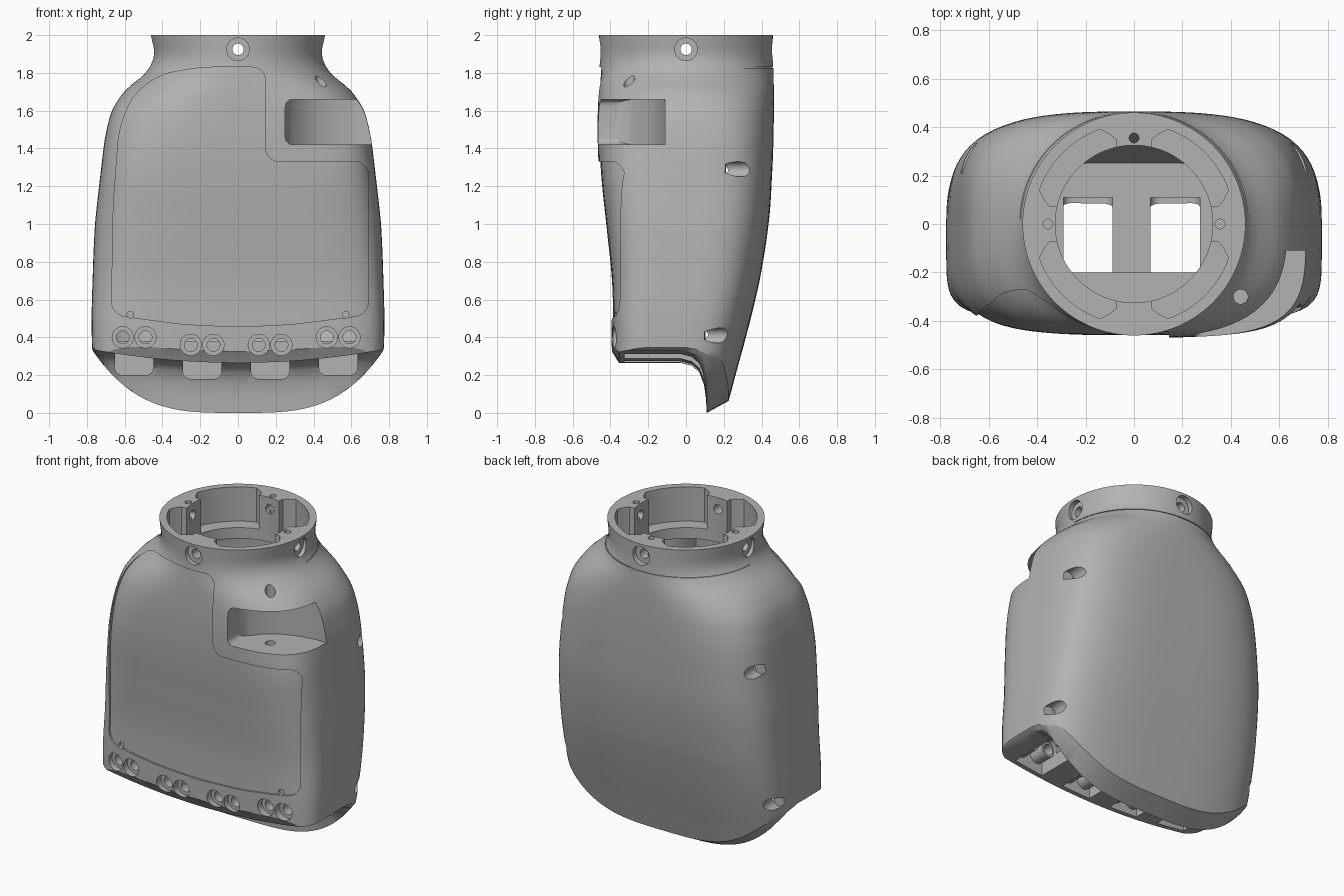
import bpy, bmesh, math
from mathutils import Matrix, Vector

if "Cube" in bpy.data.objects:
    bpy.data.objects.remove(bpy.data.objects["Cube"])

grey = bpy.data.materials.new("plain grey")
grey.use_nodes = True
grey.diffuse_color = (0.45, 0.45, 0.45, 1)
grey.node_tree.nodes["Principled BSDF"].inputs["Base Color"].default_value = (0.45, 0.45, 0.45, 1)

# Body sections: z, half width, front y, back y, front squareness, back squareness
SECTIONS = [
    (2.10, .46, -.46, .46, 2, 2), (2.00, .46, -.46, .46, 2, 2),
    (1.88, .448, -.455, .46, 2, 2), (1.80, .49, -.46, .463, 2.1, 2.1),
    (1.71, .595, -.465, .465, 2.5, 2.5), (1.60, .668, -.468, .465, 3.2, 3),
    (1.45, .705, -.468, .463, 3.9, 3.4), (1.25, .73, -.458, .455, 4.6, 3.6),
    (1.00, .757, -.432, .437, 4.8, 3.6), (.70, .77, -.402, .39, 5.4, 3.6),
    (.45, .775, -.395, .33, 6, 3.6), (.20, .765, -.39, .262, 6, 3.5),
    (-.10, .74, -.38, .19, 6, 3.4)]


def section(z):
    """Smoothly interpolated section at height z."""
    last = len(SECTIONS) - 1
    i = next((k for k in range(last) if SECTIONS[k + 1][0] <= z), last - 1)
    t = (SECTIONS[i][0] - z) / (SECTIONS[i][0] - SECTIONS[i + 1][0])
    a, b, c, d = (SECTIONS[min(max(i + k, 0), last)] for k in (-1, 0, 1, 2))
    return [b[j] + .5 * t * (c[j] - a[j] + t * (2 * a[j] - 5 * b[j] + 4 * c[j] - d[j]
            + t * (3 * (b[j] - c[j]) + d[j] - a[j]))) for j in range(1, 6)]


def front_y(x, z):
    half, front, back, n, _ = section(z)
    mid = (front + back) / 2
    return mid + (front - mid) * max(0, 1 - abs(x / half) ** n) ** (1 / n)


def rear_x(y, z):
    half, front, back, _, n = section(z)
    mid = (front + back) / 2
    return half * (1 - ((y - mid) / (back - mid)) ** n) ** (1 / n)


def finish(bm, name):
    bmesh.ops.recalc_face_normals(bm, faces=bm.faces)
    mesh = bpy.data.meshes.new(name)
    bm.to_mesh(mesh)
    bm.free()
    mesh.materials.append(grey)
    obj = bpy.data.objects.new(name, mesh)
    bpy.context.collection.objects.link(obj)
    return obj


def loft(name, z0, z1, inset=0, rings=64, sides=128):
    bm = bmesh.new()
    rows = []
    for r in range(rings + 1):
        z = z0 + (z1 - z0) * r / rings
        half, front, back, nf, nb = section(z)
        mid = (front + back) / 2
        row = []
        for s in range(sides):
            a = 2 * math.pi * s / sides
            c, q = math.cos(a), math.sin(a)
            n = nf if q < 0 else nb
            rad = (abs(c) ** n + abs(q) ** n) ** (-1 / n)
            row.append(bm.verts.new(((half - inset) * rad * c,
                                     mid + ((back - front) / 2 - inset) * rad * q, z)))
        rows.append(row)
    for low, high in zip(rows, rows[1:]):
        for s in range(sides):
            t = (s + 1) % sides
            bm.faces.new((low[s], low[t], high[t], high[s]))
    bm.faces.new(rows[0])
    bm.faces.new(rows[-1])
    return finish(bm, name)


def prism(points, move, rounding=0):
    """Solid swept from a flat outline, with optional rounded corners."""
    bm = bmesh.new()
    bm.faces.new([bm.verts.new(p) for p in points])
    if rounding:
        bmesh.ops.bevel(bm, geom=bm.verts[:], offset=rounding, segments=6, profile=.5,
                        affect='VERTICES')
    side = bmesh.ops.extrude_face_region(bm, geom=bm.faces[:])
    bmesh.ops.translate(bm, vec=move,
                        verts=[g for g in side["geom"] if isinstance(g, bmesh.types.BMVert)])
    return finish(bm, "prism_cutter")


def box(x, y, z, rounding=0):
    """Box from three ranges, with the edges along y optionally rounded."""
    corners = [(x[0], z[0]), (x[1], z[0]), (x[1], z[1]), (x[0], z[1])]
    return prism([(a, y[0], b) for a, b in corners], (0, y[1] - y[0], 0), rounding)


def rod(p, q, radius, sides=32):
    p, q = Vector(p), Vector(q)
    turn = Vector((0, 0, 1)).rotation_difference(q - p).to_matrix().to_4x4()
    bm = bmesh.new()
    bmesh.ops.create_cone(bm, cap_ends=True, segments=sides, radius1=radius, radius2=radius,
                          depth=(q - p).length, matrix=Matrix.Translation((p + q) / 2) @ turn)
    return finish(bm, "round_cutter")


def cut(target, cutter):
    mod = target.modifiers.new("cut", 'BOOLEAN')
    mod.operation = 'DIFFERENCE'
    mod.solver = 'MANIFOLD'
    mod.object = cutter
    bpy.context.view_layer.objects.active = target
    bpy.ops.object.modifier_apply(modifier=mod.name)
    bpy.data.objects.remove(cutter)


body = loft("torso_shell", -.1, 2)

# Arched underside with a chamfered front edge and a rounded back lip
PROFILE = [(-.9, .9), (-.392, .325), (-.355, .265), (-.15, .265), (-.03, .265), (.03, .25),
           (.07, .215), (.095, .15), (.105, .08), (.11, 0), (.22, .06), (.9, .4)]
bm = bmesh.new()
columns, rows = 48, len(PROFILE) - 1
bmesh.ops.create_grid(bm, x_segments=columns, y_segments=rows, size=1)
for v in bm.verts:
    x = v.co.x * .9
    y, z = PROFILE[round((v.co.y + 1) / 2 * rows)]
    lip = .33 * abs(x / .77) ** 3.4
    if y < .11:
        z = max(z + .07 * (x / .77) ** 2, lip)
    else:
        z += lip
    v.co = (x, y, z)
top = bmesh.ops.extrude_face_region(bm, geom=bm.faces[:])
for v in top["geom"]:
    if isinstance(v, bmesh.types.BMVert):
        v.co.z = -.6
cut(body, finish(bm, "underside_cutter"))

# Recessed front panel
OUTLINE = [(-.67, .52), (-.3, .47), (0, .455), (.3, .47), (.69, .52), (.69, 1.33), (.145, 1.33),
           (.145, 1.83), (-.2, 1.83), (-.42, 1.79), (-.56, 1.68), (-.63, 1.5), (-.66, 1.1)]
panel = prism([(x, -.9, z) for x, z in OUTLINE], (0, .8, 0), .07)
cut(panel, loft("inner_form", -.1, 2.05, .01))
cut(body, panel)

# Fine seam around the back of the shoulders
seam = box((-1, 1), (.02, 1), (1.825, 1.831))
cut(seam, loft("inner_form", -.1, 2.05, .006))
cut(body, seam)

# Hollow interior, leaving a front screw ledge and a housing round the window
cavity = loft("cavity_cutter", .38, 1.71, .06)
cut(cavity, box((-1, 1), (-1, -.2), (.2, .48)))
housing = box((.21, 1), (-1, -.07), (1.37, 1.9))
HOUSING_BACK = [(0, -.36), (.21, -.36), (.235, -.28), (.3, -.19), (.4, -.125), (.51, -.088),
                (.62, -.07), (.62, .3), (0, .3)]
cut(housing, prism([(x, y, 1.2) for x, y in HOUSING_BACK], (0, 0, .8)))
cut(cavity, housing)
cut(body, cavity)

# Corner window with a curved back wall
window = box((.25, 1), (-.9, -.11), (1.42, 1.66), .04)
WINDOW_BACK = [(0, -.38), (.25, -.38), (.275, -.3), (.335, -.22), (.42, -.165), (.52, -.128),
               (.62, -.11), (.62, .3), (0, .3)]
cut(window, prism([(x, y, 1.2) for x, y in WINDOW_BACK], (0, 0, .8)))
cut(body, window)
cut(body, rod((.44, -.3, 1.3), (.44, -.3, 2.2), .03))

# Neck: bore, pockets between four flared lugs, and screw holes
DIRECTIONS = ((1, 0), (-1, 0), (0, 1), (0, -1))
LUG = [(.28, -.07), (.35, -.075), (.37, -.1), (.39, -.14), (.5, -.18),
       (.5, .18), (.39, .14), (.37, .1), (.35, .075), (.28, .07)]
pockets = rod((0, 0, 1.78), (0, 0, 2.1), .415, 96)
for x, y in DIRECTIONS:
    cut(pockets, prism([(r * x - t * y, r * y + t * x, 1.7) for r, t in LUG], (0, 0, .5)))
cut(body, pockets)
cut(body, rod((0, 0, 1.69), (0, 0, 2.2), .325, 96))
for x, y in DIRECTIONS:
    cut(body, rod((x * .2, y * .2, 1.925), (x * .7, y * .7, 1.925), .03))
    cut(body, rod((x * .425, y * .425, 1.925), (x * .8, y * .8, 1.925), .06))
    if y >= 0:
        cut(body, rod((x * .355, y * .355, 1.6), (x * .355, y * .355, 2.1), .02))

# Floor openings running under the ledge, with hollow screw bosses from the front
for centre, low, high in ((-.55, .2, .40), (-.19, .18, .36), (.17, .18, .36), (.53, .2, .40)):
    opening = box((centre - .102, centre + .102), (-.325, .11), (low, .46), .04)
    screws = (centre - .06, centre + .06)
    for x in screws:
        cut(opening, rod((x, -.5, high), (x, -.22, high), .048))
    cut(body, opening)
    for x in screws:
        y = front_y(x, high)
        cut(body, rod((x, y - .3, high), (x, y + .045, high), .056))
        cut(body, rod((x, y - .3, high), (x, -.15, high), .034))

# Small panel pin holes and rear side screw recesses
for s in (-1, 1):
    y = front_y(.57, .52)
    cut(body, rod((s * .57, y - .2, .52), (s * .57, y + .025, .52), .018))
    for y, z in ((.285, 1.29), (.175, .41)):
        x = rear_x(y, z)
        cut(body, rod((s * (x - .005), y - .075, z), (s * (x + .04), y + .6, z), .04))

bpy.ops.object.select_all(action='DESELECT')
body.select_set(True)
bpy.context.view_layer.objects.active = body
bpy.ops.object.shade_smooth_by_angle(angle=math.radians(30))
